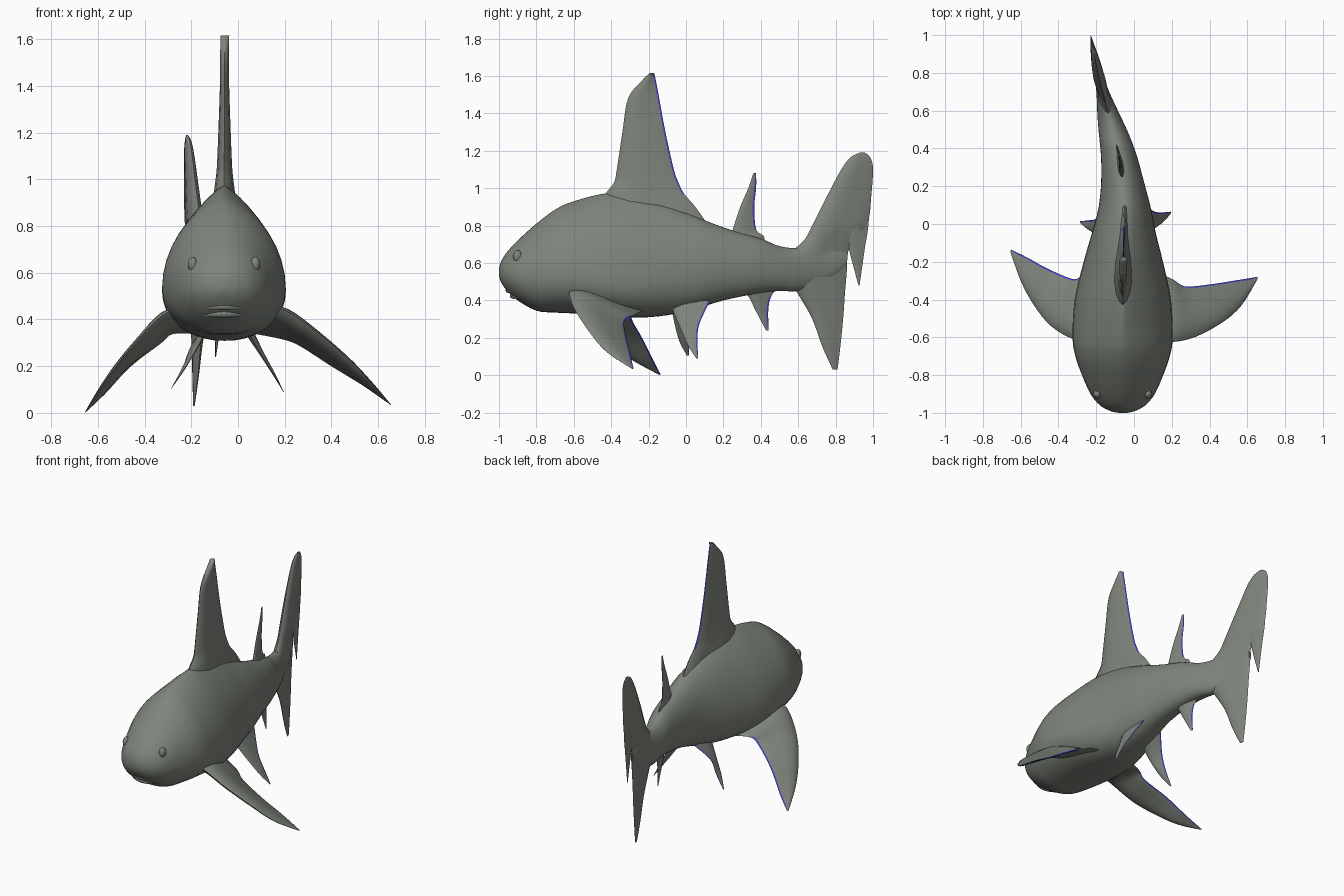
import bpy, bmesh, math
from mathutils import Vector

default_cube = bpy.data.objects.get("Cube")
if default_cube:
    bpy.data.objects.remove(default_cube, do_unlink=True)


def make_material(name, colour):
    material = bpy.data.materials.new(name)
    material.use_nodes = True
    material.diffuse_color = colour
    material.node_tree.nodes["Principled BSDF"].inputs["Base Color"].default_value = colour
    return material


SKIN = make_material("grey green skin", (0.21, 0.232, 0.198, 1))
EDGE = make_material("blue fin edge", (0.06, 0.06, 0.6, 1))


def finish(obj, angle=50):
    """Give the object its materials and smooth shading."""
    for material in (SKIN, EDGE):
        obj.data.materials.append(material)
    bpy.ops.object.select_all(action="DESELECT")
    obj.select_set(True)
    bpy.context.view_layer.objects.active = obj
    bpy.ops.object.shade_smooth_by_angle(angle=math.radians(angle))


def refine(rows, steps=4):
    """Catmull-Rom interpolation of rows of numbers."""
    result = []
    for i in range(len(rows) - 1):
        a, b, c, d = (rows[min(max(i + k, 0), len(rows) - 1)] for k in (-1, 0, 1, 2))
        for s in range(steps):
            t = s / steps
            result.append([0.5 * (2 * q + t * ((r - p) + t * ((2 * p - 5 * q + 4 * r - w)
                           + t * (3 * (q - r) + w - p))))
                           for p, q, r, w in zip(a, b, c, d)])
    result.append(list(rows[-1]))
    return result


def loft(name, rings, angle=50, painted=lambda row, column: False):
    """Skin a list of equal closed rings and cap both ends."""
    bm = bmesh.new()
    loops = [[bm.verts.new(p) for p in ring] for ring in rings]
    count = len(rings[0])
    for i, (a, b) in enumerate(zip(loops, loops[1:])):
        for j in range(count):
            k = (j + 1) % count
            face = bm.faces.new((a[j], a[k], b[k], b[j]))
            face.material_index = int(painted(i, j))
    bm.faces.new(loops[0])
    bm.faces.new(loops[-1])
    bmesh.ops.recalc_face_normals(bm, faces=bm.faces)
    mesh = bpy.data.meshes.new(name)
    bm.to_mesh(mesh)
    bm.free()
    obj = bpy.data.objects.new(name, mesh)
    bpy.context.collection.objects.link(obj)
    finish(obj, angle)


# Sideways bend of the backbone: (y, x)
SPINE = refine([(-1, -.06), (-.5, -.06), (-.1, -.055), (.1, -.05), (.3, -.07), (.4, -.088),
                (.5, -.113), (.6, -.14), (.7, -.165), (.8, -.19), (1, -.23)])


def spine_x(y):
    for (y0, x0), (y1, x1) in zip(SPINE, SPINE[1:]):
        if y <= y1:
            return x0 + (x1 - x0) * (y - y0) / (y1 - y0)
    return SPINE[-1][1]


# Body: (y, half width, belly height, back height)
BODY = [(-1, .02, .53, .57), (-.99, .065, .5, .605), (-.96, .12, .455, .655),
        (-.9, .17, .4, .72), (-.8, .215, .345, .81), (-.7, .25, .335, .885),
        (-.6, .265, .33, .93), (-.4, .255, .315, .975), (-.2, .21, .31, .945),
        (0, .157, .34, .87), (.2, .117, .4, .79), (.4, .09, .44, .73),
        (.5, .075, .45, .69), (.6, .055, .45, .68), (.7, .034, .48, .7),
        (.8, .022, .53, .68), (.86, .008, .59, .66)]


def body_ring(y, width, low, high, sides=40):
    belly = math.exp(-((y + .35) / .38) ** 2)
    middle = low + (high - low) * (.45 - .18 * belly)
    ring = []
    for i in range(sides):
        a = math.tau * i / sides
        c, s = math.cos(a), math.sin(a)
        power = 1 + .7 * belly if s > 0 else .85
        x = math.copysign(abs(c) ** power, c) * width
        z = middle + s * ((high - middle) if s > 0 else (middle - low))
        ring.append((spine_x(y) + x, y, z))
    return ring


loft("body", [body_ring(*row) for row in refine(BODY)], 60)

# Fin cross-section: (position along chord, relative half thickness)
FOIL = [(0, 0), (.05, .42), (.15, .8), (.3, 1), (.5, .85), (.75, .42)]
STEPS = 4


def fin(name, rows, edge_row=1, ratio=.1, bend=False, floor=0):
    """Loft a foil through rows of leading + trailing points; blue edge from edge_row on."""
    rows = [(Vector(r[:3]), Vector(r[3:])) for r in refine(rows, STEPS)]
    chord = sum((t - l for l, t in rows), Vector())
    span = sum(rows[-1], Vector()) - sum(rows[0], Vector())
    normal = chord.cross(span).normalized()
    rings = []
    for lead, trail in rows:
        length = (trail - lead).length
        thick = max(ratio * length, floor)
        shoulder = (1 - min(.009 / length, .2), .17)
        upper = FOIL + [shoulder]
        outline = upper + [(1, 0)] + [(t, -h) for t, h in upper[:0:-1]]
        ring = [lead.lerp(trail, t) + normal * h * thick for t, h in outline]
        if bend:
            for p in ring:
                p.x += spine_x(p.y)
        rings.append(ring)
    edge = len(FOIL)
    loft(name, rings, painted=lambda row, column:
         row >= edge_row * STEPS and column in (edge, edge + 1))


def upright_fin(name, rows, **options):
    """Fin on the mid plane from rows of (height, leading y, trailing y)."""
    fin(name, [(0, l, z, 0, t, z) for z, l, t in rows], bend=True, **options)


# Mid-plane fins
upright_fin("dorsal_fin", [(.8, -.46, .12), (.9, -.45, .05), (.97, -.43, -.01),
                           (1.03, -.385, -.04), (1.1, -.37, -.065), (1.3, -.34, -.11),
                           (1.48, -.31, -.143), (1.57, -.24, -.16), (1.615, -.195, -.17)],
            edge_row=2, floor=.019)
upright_fin("second_dorsal_fin", [(.71, .23, .42), (.745, .235, .415), (.78, .25, .375),
                                  (.9, .29, .365), (1, .333, .375), (1.08, .36, .375)],
            edge_row=2)
upright_fin("anal_fin", [(.47, .29, .49), (.42, .335, .455), (.35, .37, .44),
                         (.24, .428, .442)])

# Tail fin
upright_fin("tail_fin", [(1.19, .93, .955), (1.165, .88, .985), (1.1, .83, 1),
                         (.95, .75, .99), (.85, .7, .98), (.78, .665, .955),
                         (.72, .63, .9), (.66, .57, .867), (.56, .52, .86),
                         (.44, .595, .85), (.3, .675, .84), (.15, .73, .825),
                         (.03, .785, .81)], edge_row=99, ratio=.11)
upright_fin("tail_free_tip", [(.95, .9, .985), (.8, .85, .975), (.69, .868, .958),
                              (.6, .89, .945), (.48, .922, .928)], edge_row=99)

# Paired fins
fin("left_pectoral_fin", [(.1, -.62, .46, .08, -.24, .34), (.2, -.625, .44, .2, -.29, .315),
                          (.32, -.6, .36, .27, -.33, .285), (.47, -.52, .235, .4, -.32, .2),
                          (.57, -.43, .13, .53, -.3, .12), (.655, -.29, .035, .652, -.28, .035)])
fin("right_pectoral_fin", [(-.2, -.62, .46, -.18, -.24, .34),
                           (-.32, -.61, .42, -.28, -.28, .34),
                           (-.44, -.54, .3, -.33, -.29, .3),
                           (-.53, -.43, .19, -.46, -.235, .2),
                           (-.6, -.3, .09, -.57, -.175, .08),
                           (-.655, -.145, .003, -.652, -.135, .003)])
fin("left_pelvic_fin", [(.03, -.08, .37, .03, .13, .4), (.1, -.03, .25, .1, .07, .27),
                        (.155, .01, .16, .15, .062, .18), (.195, .055, .09, .195, .065, .09)],
    edge_row=0)
fin("right_pelvic_fin", [(-.13, -.08, .37, -.13, .1, .39), (-.18, -.06, .27, -.2, .03, .29),
                         (-.235, -.035, .18, -.235, .02, .2),
                         (-.285, .005, .105, -.285, .015, .105)], edge_row=0)

# Eyes
for side, name in ((1, "left_eye"), (-1, "right_eye")):
    bpy.ops.mesh.primitive_uv_sphere_add(segments=20, ring_count=12, radius=.03,
                                         location=(-.06 + side * .134, -.9, .635))
    eye = bpy.context.object
    eye.name = name
    eye.scale = (.7, .8, 1.1)
    finish(eye)


# Lips
def lip(name, height, reach, width, radius):
    curve = bpy.data.curves.new(name, "CURVE")
    curve.dimensions = "3D"
    curve.bevel_depth = radius
    curve.bevel_resolution = 3
    spline = curve.splines.new("POLY")
    spline.points.add(12)
    for i, point in enumerate(spline.points):
        u = i / 6 - 1
        point.co = (-.06 + u * width, reach + .035 * u * u, height - .008 * u * u, 1)
        point.radius = 1 - .6 * u * u
    curve.materials.append(SKIN)
    obj = bpy.data.objects.new(name, curve)
    bpy.context.collection.objects.link(obj)


lip("upper_lip", .455, -.95, .1, .015)
lip("lower_lip", .425, -.925, .09, .017)
